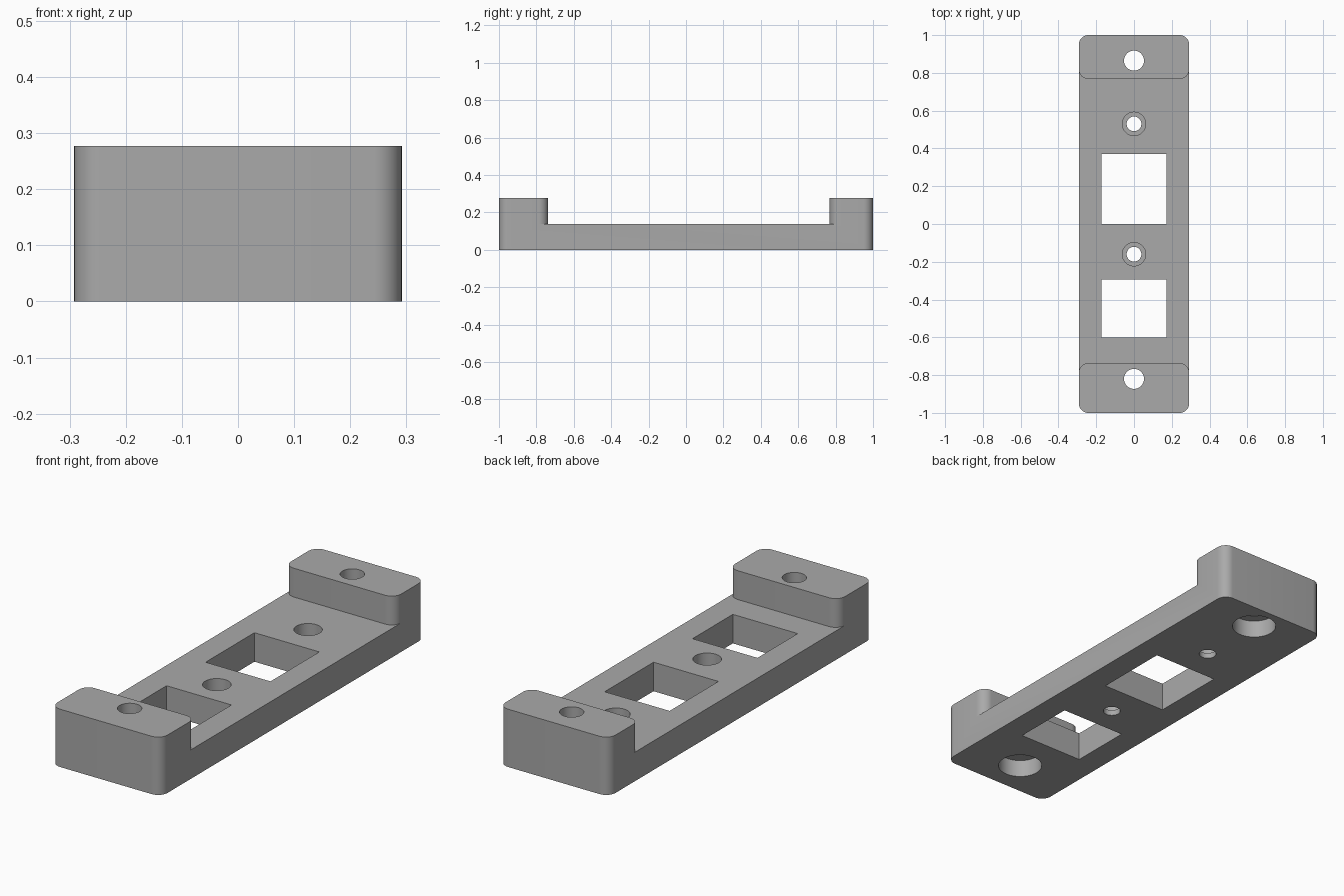
import bpy, bmesh
from math import sin, cos, pi, radians

cube = bpy.data.objects.get("Cube")
if cube:
    bpy.data.objects.remove(cube, do_unlink=True)

HALF_W, TOP, FLOOR, R = 0.292, 0.277, 0.139, 0.05
NEAR, FAR = -0.737, 0.768          # inner faces of the end blocks
EPS = 0.05

grey = bpy.data.materials.new("plain_grey")
grey.use_nodes = True
COLOUR = (0.4, 0.4, 0.4, 1)
grey.diffuse_color = COLOUR
grey.node_tree.nodes["Principled BSDF"].inputs["Base Color"].default_value = COLOUR


def arc(cx, cy, r, start, end, n=10):
    """Points on an arc, angles in degrees."""
    angles = [radians(start + (end - start) * i / n) for i in range(n + 1)]
    return [(cx + r * cos(a), cy + r * sin(a)) for a in angles]


def prism(name, outline, z0, z1):
    """Extrude a flat outline from z0 to z1."""
    bm = bmesh.new()
    face = bm.faces.new([bm.verts.new((x, y, z0)) for x, y in outline])
    ext = bmesh.ops.extrude_face_region(bm, geom=[face])
    for v in ext["geom"]:
        if isinstance(v, bmesh.types.BMVert):
            v.co.z = z1
    bmesh.ops.recalc_face_normals(bm, faces=bm.faces)
    mesh = bpy.data.meshes.new(name)
    bm.to_mesh(mesh)
    bm.free()
    mesh.materials.append(grey)
    obj = bpy.data.objects.new(name, mesh)
    bpy.context.collection.objects.link(obj)
    return obj


def cut(body, name, outline, z0, z1):
    """Subtract a prism from the body and discard the cutter."""
    cutter = prism(name, outline, z0, z1)
    cutter.hide_render = True
    mod = body.modifiers.new(name, "BOOLEAN")
    mod.operation, mod.solver, mod.object = "DIFFERENCE", "EXACT", cutter
    bpy.context.view_layer.update()
    evaluated = body.evaluated_get(bpy.context.evaluated_depsgraph_get())
    mesh = bpy.data.meshes.new_from_object(evaluated)
    body.modifiers.clear()
    body.data = mesh
    bpy.data.objects.remove(cutter, do_unlink=True)


def hole(body, name, y, r, z0, z1):
    cut(body, name, [(r * cos(2 * pi * i / 48), y + r * sin(2 * pi * i / 48))
                     for i in range(48)], z0, z1)


# Rounded bar at full height
c = HALF_W - R
bar = (arc(c, 1 - R, R, 0, 90) + arc(-c, 1 - R, R, 90, 180)
       + arc(-c, R - 1, R, 180, 270) + arc(c, R - 1, R, 270, 360))
plate = prism("mounting_plate", bar, 0, TOP)

# Saddle between the end blocks, leaving their inner corners round
out = HALF_W + EPS
saddle = ([(out, NEAR - R)] + [(out, FAR + R)]
          + arc(c, FAR + R, R, 0, -90) + arc(-c, FAR + R, R, -90, -180)
          + [(-out, FAR + R), (-out, NEAR - R)]
          + arc(-c, NEAR - R, R, 180, 90) + arc(c, NEAR - R, R, 90, 0))
cut(plate, "saddle_cutter", saddle, FLOOR, TOP + EPS)

# Rectangular windows
for y0, y1 in ((0.0, 0.37), (-0.6, -0.295)):
    cut(plate, "window_cutter",
        [(-0.172, y0), (0.172, y0), (0.172, y1), (-0.172, y1)], -EPS, TOP + EPS)

# End screw holes, counterbored from below
for y in (0.865, -0.82):
    hole(plate, "end_hole_cutter", y, 0.053, -EPS, TOP + EPS)
    hole(plate, "end_bore_cutter", y, 0.1, -EPS, 0.085)

# Middle screw holes, counterbored from above
for y in (0.53, -0.16):
    hole(plate, "middle_hole_cutter", y, 0.039, -EPS, TOP + EPS)
    hole(plate, "middle_bore_cutter", y, 0.062, 0.027, TOP + EPS)

bpy.ops.object.select_all(action="DESELECT")
plate.select_set(True)
bpy.context.view_layer.objects.active = plate
bpy.ops.object.shade_smooth_by_angle(angle=radians(30))
